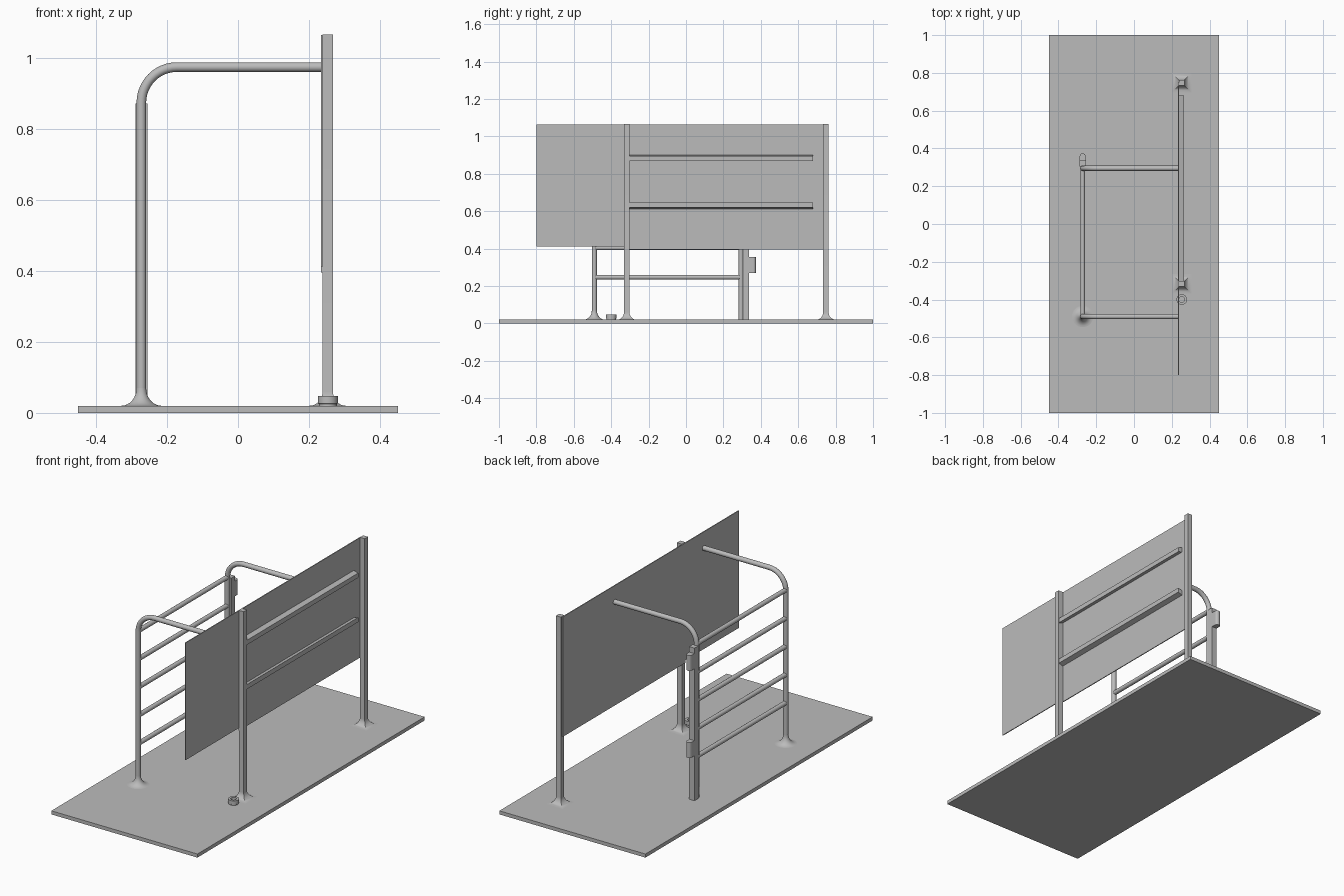
import bpy, bmesh
from math import cos, sin, pi, sqrt

cube = bpy.data.objects.get("Cube")
if cube:
    bpy.data.objects.remove(cube, do_unlink=True)

steel = bpy.data.materials.new("grey steel")
steel.use_nodes = True
steel.diffuse_color = (0.5, 0.5, 0.5, 1)
steel.node_tree.nodes["Principled BSDF"].inputs["Base Color"].default_value = (0.5, 0.5, 0.5, 1)


def finish(ob, smooth=False):
    """Give the material and optional smooth shading."""
    if not ob.data.materials:
        ob.data.materials.append(steel)
    bpy.ops.object.select_all(action='DESELECT')
    ob.select_set(True)
    bpy.context.view_layer.objects.active = ob
    if smooth:
        bpy.ops.object.shade_smooth_by_angle(angle=pi / 5)
    return ob


def from_bmesh(name, bm, smooth=False):
    bmesh.ops.recalc_face_normals(bm, faces=bm.faces)
    mesh = bpy.data.meshes.new(name)
    bm.to_mesh(mesh)
    bm.free()
    ob = bpy.data.objects.new(name, mesh)
    bpy.context.collection.objects.link(ob)
    return finish(ob, smooth)


def prism(name, outline, direction):
    """Extrude a closed outline along a direction."""
    bm = bmesh.new()
    face = bm.faces.new([bm.verts.new(p) for p in outline])
    new = bmesh.ops.extrude_face_region(bm, geom=[face])["geom"]
    bmesh.ops.translate(bm, vec=direction,
                        verts=[v for v in new if isinstance(v, bmesh.types.BMVert)])
    return from_bmesh(name, bm)


def box(name, x, y, z):
    outline = [(x[0], y[0], z[0]), (x[1], y[0], z[0]), (x[1], y[1], z[0]), (x[0], y[1], z[0])]
    return prism(name, outline, (0, 0, z[1] - z[0]))


def lathe(name, x, y, profile, sides, smooth=True):
    """Stack rings of (half width, height); four sides gives a square section."""
    bm = bmesh.new()
    scale, turn = (sqrt(2), pi / 4) if sides == 4 else (1, 0)
    rings = []
    for r, z in profile:
        angles = [turn + 2 * pi * i / sides for i in range(sides)]
        rings.append([bm.verts.new((x + r * scale * cos(a), y + r * scale * sin(a), z))
                      for a in angles])
    for low, high in zip(rings, rings[1:]):
        for i in range(sides):
            j = (i + 1) % sides
            bm.faces.new((low[i], low[j], high[j], high[i]))
    bm.faces.new(rings[0])
    bm.faces.new(rings[-1])
    return from_bmesh(name, bm, smooth)


def tube(name, points, radius):
    curve = bpy.data.curves.new(name, 'CURVE')
    curve.dimensions = '3D'
    curve.bevel_depth = radius
    curve.bevel_resolution = 6
    curve.use_fill_caps = True
    spline = curve.splines.new('POLY')
    spline.points.add(len(points) - 1)
    for p, co in zip(spline.points, points):
        p.co = (*co, 1)
    ob = bpy.data.objects.new(name, curve)
    bpy.context.collection.objects.link(ob)
    finish(ob)
    bpy.ops.object.convert(target='MESH')
    return finish(bpy.context.view_layer.objects.active, True)


def flare(half, reach, height, steps=8):
    """Concave quarter curve from a wide foot up to the shaft."""
    return [(half + reach * (1 - sin(t)), FLOOR + height * (1 - cos(t)))
            for t in (pi / 2 * i / steps for i in range(steps + 1))]


FLOOR = 0.02
PIPE_X, PIPE_R, BEND = -0.272, 0.0135, 0.1
PANEL_X = (0.233, 0.238)
FRONT_Y, BACK_Y = -0.49, 0.295

# Floor slab
box("base_plate", (-0.45, 0.45), (-1, 1), (0, FLOOR))

# Square posts with flared feet
for name, y in (("front_post", -0.317), ("back_post", 0.748)):
    foot = [(r, z) for r, z in flare(0.0145, 0.037, 0.04)][::-1]
    lathe(name, 0.2525, y, [(0.0145, 1.065)] + foot, 4)

# Side panels and their stiffening rails
box("main_panel", PANEL_X, (-0.33, 0.75), (0.395, 1.063))
box("front_panel", PANEL_X, (-0.8, -0.33), (0.41, 1.063))
for name, z, tilt in (("upper_rail", 0.868, -0.008), ("lower_rail", 0.612, 0.009)):
    inner, outer = 0.237, 0.265
    prism(name, [(inner, -0.305, z + max(0, -tilt)), (outer, -0.305, z + max(0, tilt)),
                 (outer, -0.305, z + max(0, tilt) + 0.026),
                 (inner, -0.305, z + max(0, -tilt) + 0.026)], (0, 0.985, 0))

# Bent pipe hoops
for name, y in (("front_hoop", FRONT_Y), ("back_hoop", BACK_Y)):
    top = 0.973
    bend = [(PIPE_X + BEND * (1 - cos(t)), y, top - BEND * (1 - sin(t)))
            for t in (pi / 2 * i / 12 for i in range(13))]
    tube(name, [(PIPE_X, y, FLOOR)] + bend + [(PANEL_X[0], y, top)], PIPE_R)
lathe("front_hoop_foot", PIPE_X, FRONT_Y, flare(PIPE_R, 0.043, 0.05), 32)

# Horizontal bars between the hoops
for i in range(5):
    z = 0.247 + 0.157 * i
    tube(f"side_bar_{i + 1}", [(PIPE_X, FRONT_Y, z), (PIPE_X, BACK_Y, z)], 0.0125)

# Gate post behind the back hoop with two rounded hinge blocks
box("gate_post", (-0.288, -0.255), (0.305, 0.337), (FLOOR, 0.87))
for name, z in (("lower_hinge", 0.27), ("upper_hinge", 0.755)):
    r, cy = 0.0155, 0.359
    arc = [(PIPE_X + r * cos(pi * i / 12), cy + r * sin(pi * i / 12), z) for i in range(13)]
    prism(name, arc + [(PIPE_X - r, 0.336, z), (PIPE_X + r, 0.336, z)], (0, 0, 0.085))

# Hollow floor socket
lathe("floor_socket", 0.253, -0.4,
      [(0.025, FLOOR), (0.025, 0.025), (0.028, 0.027), (0.028, 0.047),
       (0.015, 0.047), (0.015, 0.022)], 24)
